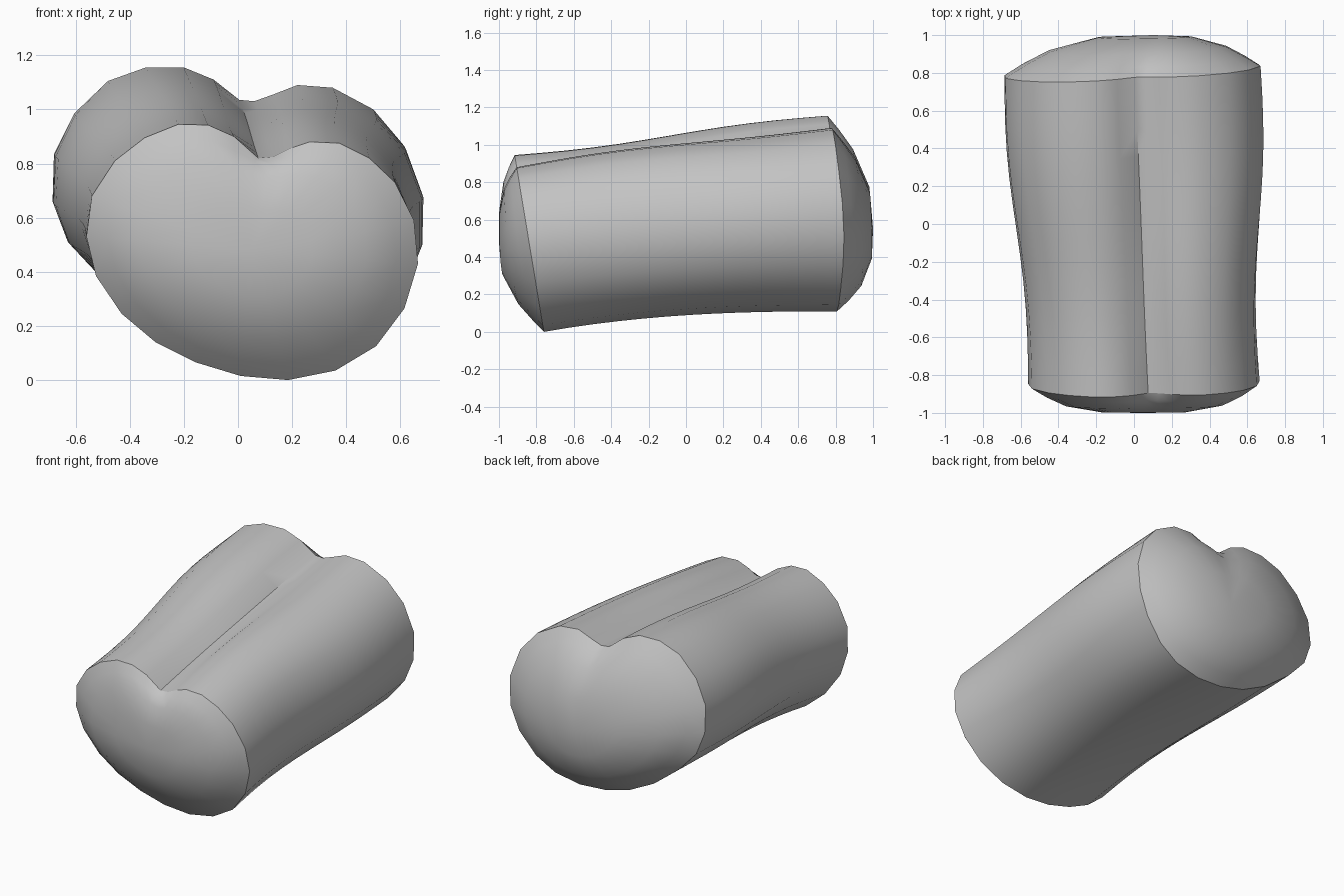
import bpy, bmesh, math
from mathutils import Vector

cube = bpy.data.objects.get("Cube")
if cube:
    bpy.data.objects.remove(cube, do_unlink=True)

# Rim outlines (x, z), both starting at the notch and running the same way round
FRONT = [(.075, .82), (.13, .825), (.19, .855), (.265, .88), (.375, .875),
         (.485, .82), (.58, .73), (.65, .59), (.665, .43), (.615, .265),
         (.51, .125), (.36, .035), (.185, 0), (.01, .015), (-.155, .065),
         (-.305, .14), (-.43, .245), (-.525, .385), (-.56, .53), (-.54, .68),
         (-.455, .81), (-.345, .895), (-.22, .945), (-.11, .942), (-.015, .9)]
BACK = [(.005, 1.035), (.06, 1.03), (.13, 1.055), (.22, 1.09), (.35, 1.08),
        (.5, 1.0), (.61, .87), (.67, .69), (.66, .51), (.6, .36),
        (.49, .225), (.36, .145), (.19, .11), (.01, .12), (-.16, .165),
        (-.33, .25), (-.51, .39), (-.63, .52), (-.685, .665), (-.68, .835),
        (-.605, .985), (-.48, 1.105), (-.34, 1.155), (-.2, 1.155), (-.09, 1.11)]
N, SEGS = len(FRONT), 12


def front_rim(x, z):
    return Vector((x, -.76 - .165 * z, z))


def back_rim(x, z):
    y = .82 + .025 * x / .67 - .05 * max(0, (z - .6) / .5) - .02 * max(0, (.4 - z) / .3)
    return Vector((x, y, z))


def body_point(i, t):
    # Blend the rims; the underside arches early and the sides swell toward the back
    a, b = front_rim(*FRONT[i]), back_rim(*BACK[i])
    p = a.lerp(b, t)
    low = 1 - min(1, a.z / .9)
    f = low * (1 - (1 - t) ** 2.5) + (1 - low) * t
    p.z = a.z + (b.z - a.z) * f
    p.x *= 1 - .03 * math.sin(2 * math.pi * t)
    # The left lobe rises late, the right lobe rises early
    if a.z > .6:
        if a.x < 0:
            p.z -= .012 * math.sin(2 * math.pi * t)
        elif a.x > .15:
            p.z += .016 * math.sin(math.pi * t) - .008 * math.sin(2 * math.pi * t) * -1
    return p


bm = bmesh.new()


def bridge(r1, r2):
    for i in range(N):
        j = (i + 1) % N
        bm.faces.new((r1[i], r1[j], r2[j], r2[i]))


# Lofted body
rings = [[bm.verts.new(body_point(i, k / SEGS)) for i in range(N)] for k in range(SEGS + 1)]
for r1, r2 in zip(rings, rings[1:]):
    bridge(r1, r2)


def dome(rim, tip, power):
    # Rings shrink toward the tip, each one softer at the notch than the last
    tip, last = Vector(tip), rim
    outline = [v.co.copy() for v in rim]
    for s in (.9, .74, .4):
        outline = [sum((outline[(i + d) % N] for d in (-1, 0, 1)), Vector()) / 3 for i in range(N)]
        ring = []
        for o in outline:
            p = tip.lerp(o, s)
            p.y = tip.y + (o.y - tip.y) * s ** power(o.z)
            ring.append(bm.verts.new(p))
        bridge(last, ring)
        last = ring
    c = bm.verts.new(tip)
    for i in range(N):
        bm.faces.new((last[i], last[(i + 1) % N], c))


# Front cap is fuller at the sides and top, back cap is fuller below
dome(rings[0], (.05, -1, .48), lambda z: 2.6 + 1.8 * min(1, z / .45))
dome(rings[-1], (.1, 1, .55), lambda z: 3.7 - 1.0 * max(0, min(1, (z - .4) / .7)))

# Smooth surface with hard rims and a hard crease along the notch
bmesh.ops.recalc_face_normals(bm, faces=bm.faces)
for f in bm.faces:
    f.smooth = True
front_set, back_set = set(rings[0]), set(rings[-1])
crease = {r[0] for r in rings[:SEGS - 1]}
for e in bm.edges:
    if any(e.verts[0] in s and e.verts[1] in s for s in (front_set, back_set, crease)):
        e.smooth = False

mesh = bpy.data.meshes.new("lobed_body")
bm.to_mesh(mesh)
bm.free()
body = bpy.data.objects.new("lobed_body", mesh)
bpy.context.collection.objects.link(body)

# Plain grey
grey = bpy.data.materials.new("plain grey")
grey.use_nodes = True
colour = (.55, .55, .55, 1)
grey.diffuse_color = colour
grey.node_tree.nodes["Principled BSDF"].inputs["Base Color"].default_value = colour
mesh.materials.append(grey)
